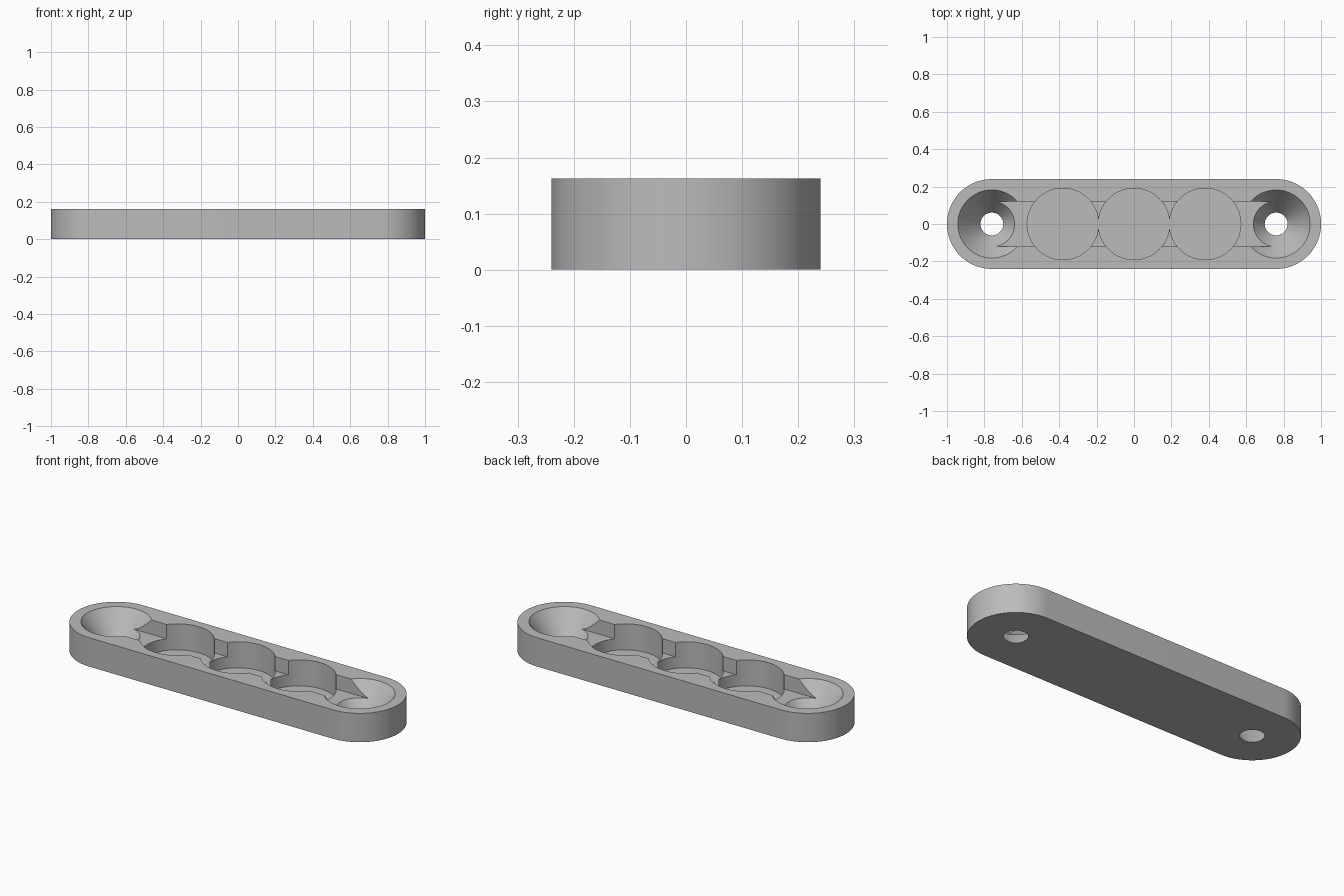
import bpy, bmesh, math

if "Cube" in bpy.data.objects:
    bpy.data.objects.remove(bpy.data.objects["Cube"], do_unlink=True)

HEIGHT = 0.163
END_X = 0.76          # centre of each rounded end and screw hole
RADIUS = 0.24
HOLE_R, SINK_R = 0.061, 0.182
SLOT_HALF, SLOT_Z = 0.119, 0.082
POCKET_R, POCKET_STEP, POCKET_Z = 0.191, 0.38, 0.016

grey = bpy.data.materials.new("plain_grey")
grey.use_nodes = True
colour = (0.5, 0.5, 0.5, 1)
grey.diffuse_color = colour
grey.node_tree.nodes["Principled BSDF"].inputs["Base Color"].default_value = colour


def prism(name, outline, z0, z1):
    """Extrude a flat outline between two heights."""
    bm = bmesh.new()
    face = bm.faces.new([bm.verts.new((x, y, z0)) for x, y in outline])
    top = bmesh.ops.extrude_face_region(bm, geom=[face])["geom"]
    verts = [v for v in top if isinstance(v, bmesh.types.BMVert)]
    bmesh.ops.translate(bm, verts=verts, vec=(0, 0, z1 - z0))
    bmesh.ops.recalc_face_normals(bm, faces=bm.faces)
    mesh = bpy.data.meshes.new(name)
    bm.to_mesh(mesh)
    bm.free()
    mesh.materials.append(grey)
    obj = bpy.data.objects.new(name, mesh)
    bpy.context.collection.objects.link(obj)
    return obj


def cone(name, x, r0, r1, z0, z1):
    bpy.ops.mesh.primitive_cone_add(vertices=96, radius1=r0, radius2=r1,
                                    depth=z1 - z0, location=(x, 0, (z0 + z1) / 2))
    obj = bpy.context.object
    obj.name = name
    obj.data.materials.append(grey)
    return obj


def cut(body, cutter):
    bpy.context.view_layer.objects.active = body
    mod = body.modifiers.new("cut", 'BOOLEAN')
    mod.operation, mod.solver, mod.object = 'DIFFERENCE', 'EXACT', cutter
    bpy.ops.object.modifier_apply(modifier=mod.name)
    bpy.data.objects.remove(cutter, do_unlink=True)


# Bar with rounded ends
steps = 48
outline = []
for side, start in ((1, -math.pi / 2), (-1, math.pi / 2)):
    for i in range(steps + 1):
        a = start + math.pi * i / steps
        outline.append((side * END_X + RADIUS * math.cos(a), RADIUS * math.sin(a)))
bar = prism("mounting_bar", outline, 0, HEIGHT)

# Shallow slot joining the recesses
rect = [(-END_X, -SLOT_HALF), (END_X, -SLOT_HALF), (END_X, SLOT_HALF), (-END_X, SLOT_HALF)]
cut(bar, prism("slot_cutter", rect, SLOT_Z, HEIGHT + 0.1))

# Three round pockets
for i in (-1, 0, 1):
    cut(bar, cone("pocket_cutter", i * POCKET_STEP, POCKET_R, POCKET_R, POCKET_Z, HEIGHT + 0.1))

# Conical screw holes, run slightly past both faces
slope = (SINK_R - HOLE_R) / HEIGHT
over = 0.02
for side in (-1, 1):
    cut(bar, cone("screw_hole_cutter", side * END_X, HOLE_R - slope * over,
                  SINK_R + slope * over, -over, HEIGHT + over))

bpy.ops.object.select_all(action='DESELECT')
bar.select_set(True)
bpy.context.view_layer.objects.active = bar
bpy.ops.object.shade_smooth_by_angle(angle=math.radians(30))
